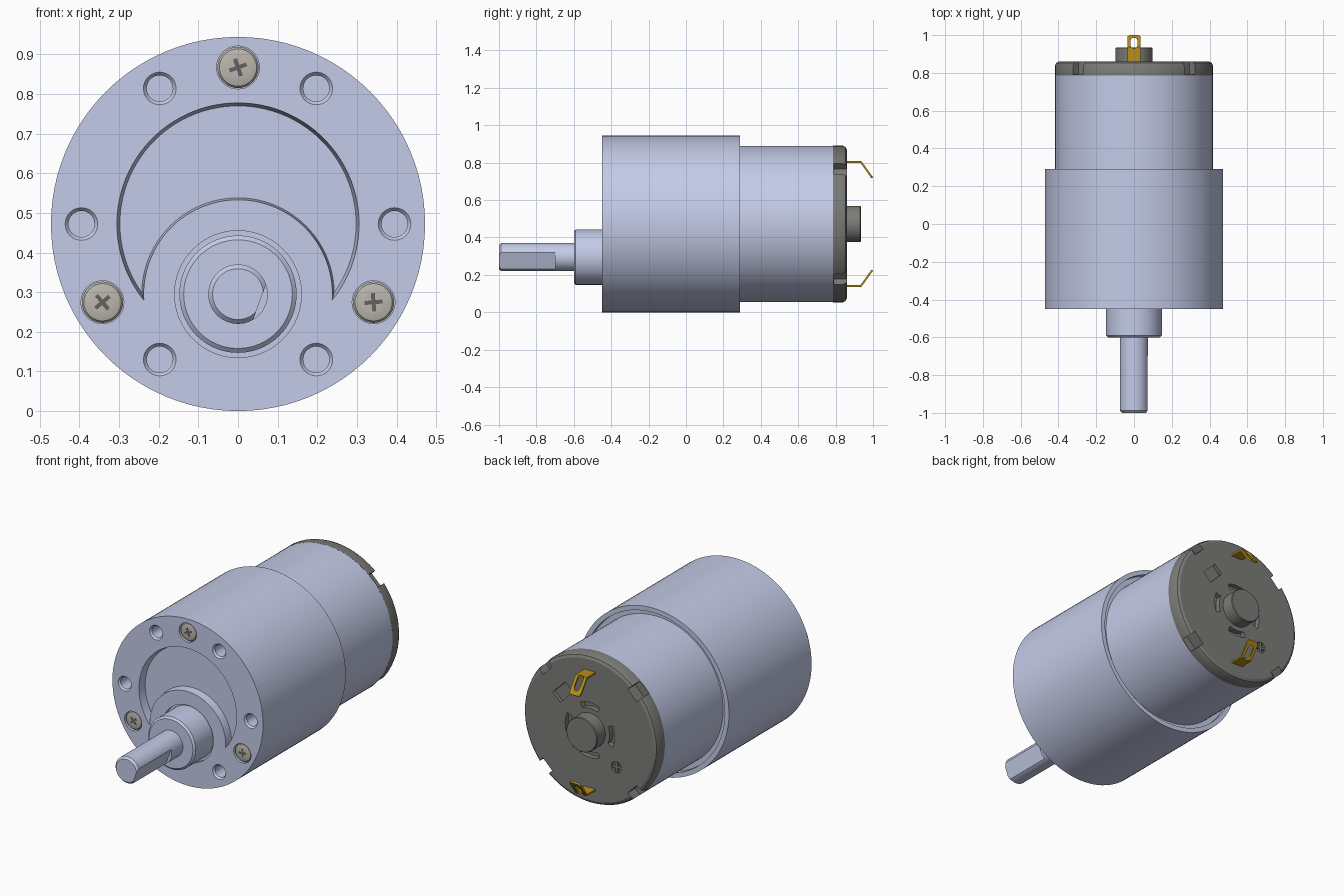
import bpy, bmesh
from math import sin, cos, atan2, pi, radians, sqrt

cube = bpy.data.objects.get("Cube")
if cube:
    bpy.data.objects.remove(cube, do_unlink=True)

AXIS = 0.472      # height of the body axis
SHAFT_Z = 0.295   # height of the output shaft
FRONT = -0.45     # gearbox front plane


def material(name, r, g, b):
    m = bpy.data.materials.new(name)
    m.use_nodes = True
    m.diffuse_color = (r, g, b, 1)
    m.node_tree.nodes["Principled BSDF"].inputs["Base Color"].default_value = (r, g, b, 1)
    return m


STEEL = material("blue grey steel", 0.59, 0.64, 0.855)
DARK = material("dark grey plastic", 0.20, 0.20, 0.19)
SCREW = material("warm grey screw", 0.50, 0.47, 0.42)
SLOT = material("screw slot", 0.12, 0.12, 0.115)
GOLD = material("brass", 0.47, 0.28, 0.01)


def finish(name, bm, mat):
    bmesh.ops.recalc_face_normals(bm, faces=bm.faces)
    me = bpy.data.meshes.new(name)
    bm.to_mesh(me)
    bm.free()
    me.materials.append(mat)
    ob = bpy.data.objects.new(name, me)
    bpy.context.collection.objects.link(ob)
    return ob


def loft(name, loops, mat):
    """Skin a list of closed loops of 3D points and cap both ends."""
    bm = bmesh.new()
    rings = [[bm.verts.new(p) for p in loop] for loop in loops]
    for a, b in zip(rings, rings[1:]):
        for i in range(len(a)):
            j = (i + 1) % len(a)
            bm.faces.new((a[i], a[j], b[j], b[i]))
    bm.faces.new(rings[0])
    bm.faces.new(rings[-1])
    return finish(name, bm, mat)


def lathe(name, profile, mat, x=0, z=AXIS, n=96):
    """Revolve (radius, y) points around an axis along y."""
    return loft(name, [[(x + r * cos(2 * pi * i / n), y, z + r * sin(2 * pi * i / n))
                        for i in range(n)] for r, y in profile], mat)


def prism(name, outline, y0, y1, mat, x=0, z=AXIS, turn=0):
    """Extrude an (x, z) outline along y after turning it."""
    c, s = cos(turn), sin(turn)
    pts = [(x + u * c - v * s, z + u * s + v * c) for u, v in outline]
    return loft(name, [[(u, y, v) for u, v in pts] for y in (y0, y1)], mat)


def rect(u0, u1, v):
    return [(u0, -v), (u1, -v), (u1, v), (u0, v)]


def plus(a, w):
    return [(a, -w), (a, w), (w, w), (w, a), (-w, a), (-w, w),
            (-a, w), (-a, -w), (-w, -w), (-w, -a), (w, -a), (w, -w)]


def arc(r, a0, a1, n, z=0):
    return [(r * cos(a0 + (a1 - a0) * i / n), z + r * sin(a0 + (a1 - a0) * i / n))
            for i in range(n + 1)]


def cut(target, cutters):
    bpy.context.view_layer.objects.active = target
    for c in cutters:
        mod = target.modifiers.new("cut", 'BOOLEAN')
        mod.operation = 'DIFFERENCE'
        mod.solver = 'EXACT'
        mod.object = c
        bpy.ops.object.modifier_apply(modifier=mod.name)
        bpy.data.objects.remove(c, do_unlink=True)


def polar(r, deg):
    return r * cos(radians(deg)), AXIS + r * sin(radians(deg))


def crescent(ra, rb, y):
    """Large disc minus the disc around the shaft."""
    d = AXIS - SHAFT_Z
    h = (d * d + ra * ra - rb * rb) / (2 * d)
    w = sqrt(ra * ra - h * h)
    a, b = atan2(-h, w), atan2(d - h, w)
    pts = arc(ra, a, pi - a, 72) + arc(rb, pi - b, b, 56, -d)[1:-1]
    return [(u, y, AXIS + v) for u, v in pts]


# Gearbox housing with a stepped rear rim
gearbox = lathe("gearbox_housing", [(0.472, FRONT), (0.472, 0.29), (0.446, 0.29),
                                    (0.446, 0.265)], STEEL)
cutters = [loft("recess_cut", [crescent(0.306, 0.238, FRONT - 0.002),
                               crescent(0.298, 0.243, FRONT + 0.045)], STEEL),
           lathe("boss_groove_cut", [(0.16, FRONT - 0.01), (0.16, FRONT + 0.02)], STEEL, z=SHAFT_Z)]
for deg in range(0, 360, 60):
    x, z = polar(0.395, deg)
    cutters.append(lathe("hole_cut", [(0.042, FRONT - 0.001), (0.033, FRONT + 0.01),
                                      (0.033, FRONT + 0.15)], STEEL, x, z, 32))
SCREWS = ((90, 20), (210, 40), (330, 5))
for deg, _ in SCREWS:
    x, z = polar(0.395, deg)
    cutters.append(lathe("screw_seat_cut", [(0.054, FRONT - 0.01), (0.054, FRONT + 0.03)],
                         STEEL, x, z, 40))
cut(gearbox, cutters)

# Face screws with cross slots
for k, (deg, turn) in enumerate(SCREWS):
    x, z = polar(0.395, deg)
    lathe(f"face_screw_{k + 1}", [(0.052, FRONT + 0.035), (0.052, FRONT + 0.012),
                                  (0.047, FRONT + 0.006), (0.036, FRONT + 0.003),
                                  (0.024, FRONT + 0.002)], SCREW, x, z, 40)
    prism(f"screw_slot_{k + 1}", plus(0.023, 0.005), FRONT + 0.0005, FRONT + 0.004, SLOT,
          x, z, radians(turn))

# Shaft boss and D-cut output shaft
lathe("shaft_boss", [(0.137, -0.6), (0.148, -0.59), (0.148, FRONT + 0.03)], STEEL, z=SHAFT_Z)
shaft = lathe("output_shaft", [(0.064, -1), (0.075, -0.988), (0.075, -0.55)], STEEL,
              z=SHAFT_Z, n=64)
cut(shaft, [prism("flat_cut", rect(0.058, 0.2, 0.2), -1.1, -0.7, STEEL, 0, SHAFT_Z,
                  radians(-20))])

# Motor can
lathe("motor_can", [(0.418, 0.26), (0.418, 0.788)], STEEL)

# Rear cap with edge notches, vents and a window
cap = lathe("rear_cap", [(0.4185, 0.787), (0.4185, 0.838), (0.412, 0.853), (0.398, 0.86)], DARK)
cutters = [prism("notch_cut", rect(0.375, 0.5, 0.04), 0.792, 0.9, DARK,
                 turn=radians(a)) for a in (45, 135, 225, 315)]
sector = arc(0.155, -0.4, 0.4, 12) + arc(0.123, 0.4, -0.4, 12)
cutters += [prism("vent_cut", sector, 0.83, 0.9, DARK, turn=k * pi / 2) for k in range(4)]
cutters.append(prism("window_cut", rect(0.207, 0.273, 0.055), 0.84, 0.9, DARK, turn=pi / 4))
mx, mz = polar(0.235, 225)
cutters.append(lathe("mark_cut", [(0.032, 0.845), (0.032, 0.9)], DARK, mx, mz, 32))
cut(cap, cutters)
prism("polarity_mark", plus(0.03, 0.006), 0.84, 0.859, DARK, mx, mz)

# Rear bearing boss
lathe("rear_bearing_boss", [(0.097, 0.84), (0.097, 0.931), (0.093, 0.935)], DARK, n=64)

# Bent brass terminals with an oblong eye
SIDE = [(0.85, 0.336), (0.938, 0.336), (1.0, 0.25), (0.992, 0.244), (0.933, 0.326), (0.85, 0.326)]
for name, s in (("upper_terminal", 1), ("lower_terminal", -1)):
    tab = loft(name, [[(x, y, AXIS + s * h) for y, h in SIDE] for x in (-0.035, 0.035)], GOLD)
    bm = bmesh.new()
    bm.from_mesh(tab.data)
    corners = [e for e in bm.edges if all(v.co.y > 0.98 for v in e.verts)
               and abs(e.verts[0].co.x - e.verts[1].co.x) < 0.01]
    bmesh.ops.bevel(bm, geom=corners, offset=0.018, segments=4, affect='EDGES', profile=0.5)
    bm.to_mesh(tab.data)
    bm.free()
    eye = [(u, 0.968 + v) for u, v in arc(0.018, 0, pi, 12)] + \
          [(u, 0.948 + v) for u, v in arc(0.018, pi, 2 * pi, 12)]
    cut(tab, [loft("eye_cut", [[(u, v, AXIS + s * h) for u, v in eye] for h in (0.2, 0.4)], GOLD)])

# Smooth shading with crisp edges
bpy.ops.object.select_all(action='DESELECT')
for ob in bpy.context.collection.objects:
    if ob.type == 'MESH':
        ob.select_set(True)
        bpy.context.view_layer.objects.active = ob
bpy.ops.object.shade_smooth_by_angle(angle=radians(25))
